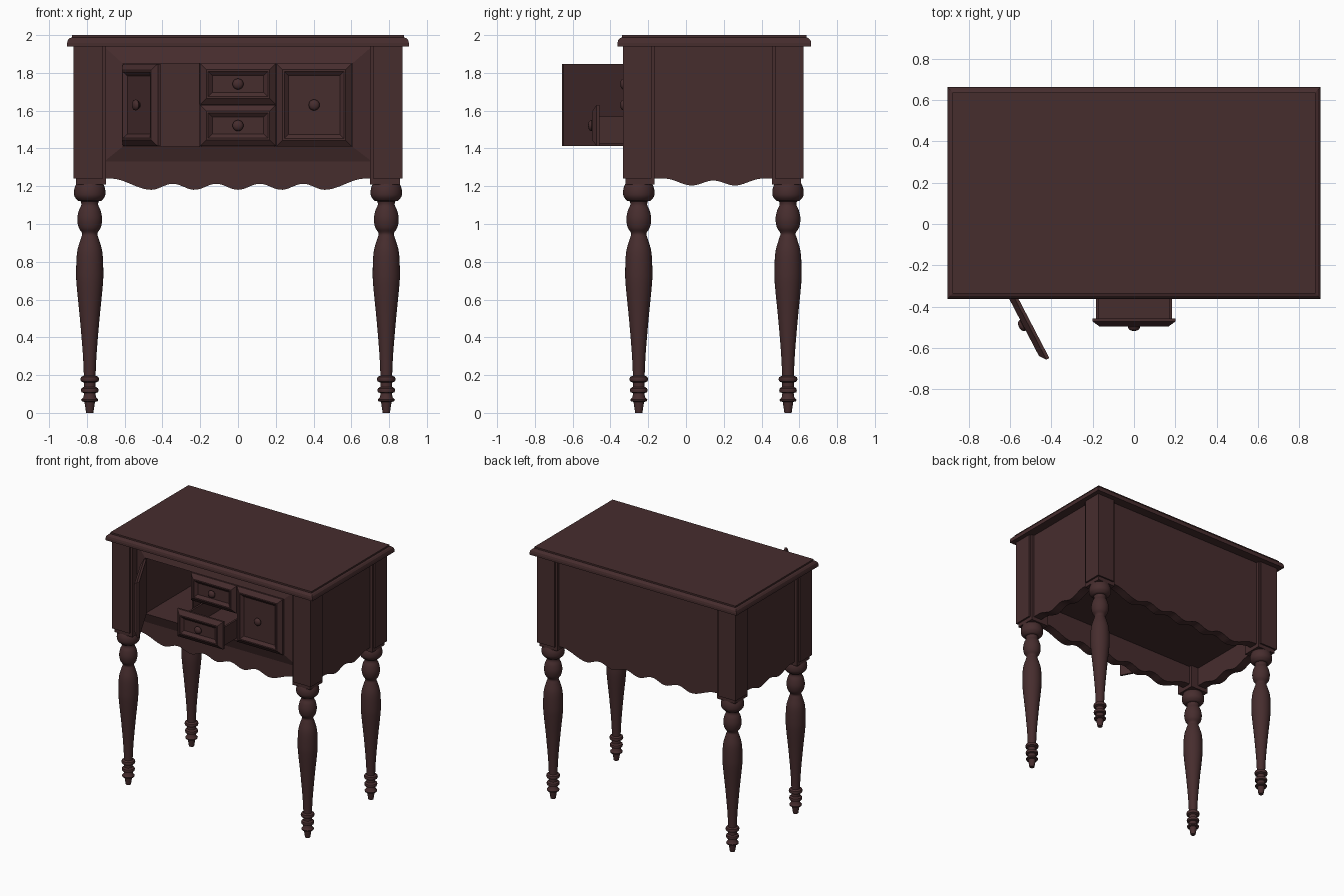
import bpy, bmesh, math
from mathutils import Matrix, Vector

if "Cube" in bpy.data.objects:
    bpy.data.objects.remove(bpy.data.objects["Cube"])

wood = bpy.data.materials.new("dark mahogany")
wood.diffuse_color = (0.062, 0.026, 0.027, 1)
wood.use_nodes = True
wood.node_tree.nodes["Principled BSDF"].inputs["Base Color"].default_value = wood.diffuse_color


def loft(name, rings, caps=True, smooth=False, mat=None):
    """Skin a series of closed point rings."""
    bm = bmesh.new()
    vs = [[bm.verts.new(p) for p in r] for r in rings]
    n = len(vs[0])
    for a, b in zip(vs, vs[1:]):
        for i in range(n):
            j = (i + 1) % n
            bm.faces.new((a[i], a[j], b[j], b[i]))
    if caps:
        bm.faces.new(vs[0])
        bm.faces.new(vs[-1])
        bmesh.ops.recalc_face_normals(bm, faces=bm.faces)
    if mat:
        bm.transform(mat)
    me = bpy.data.meshes.new(name)
    bm.to_mesh(me)
    bm.free()
    me.materials.append(wood)
    ob = bpy.data.objects.new(name, me)
    bpy.context.collection.objects.link(ob)
    if smooth:
        bpy.ops.object.select_all(action='DESELECT')
        ob.select_set(True)
        bpy.context.view_layer.objects.active = ob
        bpy.ops.object.shade_smooth_by_angle(angle=math.radians(40))
    return ob


def rect_z(x0, x1, y0, y1, z):
    return [(x0, y0, z), (x1, y0, z), (x1, y1, z), (x0, y1, z)]


def rect_y(x0, x1, z0, z1, y):
    return [(x0, y, z0), (x1, y, z0), (x1, y, z1), (x0, y, z1)]


def box(name, x0, x1, y0, y1, z0, z1):
    return loft(name, [rect_z(x0, x1, y0, y1, z0), rect_z(x0, x1, y0, y1, z1)])


def lathe(name, prof, mat, n=32):
    ring = lambda r, z: [(r * math.cos(2 * math.pi * i / n), r * math.sin(2 * math.pi * i / n), z) for i in range(n)]
    return loft(name, [ring(r, z) for r, z in prof], smooth=True, mat=mat)


def spline(pts, steps=4):
    """Round a profile with a Catmull-Rom curve."""
    p = [Vector(q) for q in pts]
    p = [p[0]] + p + [p[-1]]
    out = []
    for a, b, c, d in zip(p, p[1:], p[2:], p[3:]):
        for k in range(steps):
            t = k / steps
            out.append(0.5 * (2 * b + (c - a) * t + (2 * a - 5 * b + 4 * c - d) * t * t + (3 * b - a - 3 * c + d) * t ** 3))
    return [tuple(v) for v in out] + [tuple(p[-1])]


# Table top with moulded edge
loft("table_top", [rect_z(-0.88 - e, 0.88 + e, -0.338 - e, 0.638 + e, z) for e, z in
                   [(0.0, 1.94), (0.025, 1.94), (0.025, 1.958), (0.021, 1.973), (0.011, 1.984), (0.0, 1.988), (0.0, 2.0)]])

# Turned legs and corner posts
foot = [(0.019, 0), (0.028, 0.058), (0.043, 0.062), (0.045, 0.07), (0.033, 0.083), (0.03, 0.105), (0.044, 0.109),
        (0.047, 0.12), (0.044, 0.13), (0.031, 0.138), (0.031, 0.16), (0.046, 0.167), (0.05, 0.178), (0.046, 0.19), (0.031, 0.197)]
shaft = spline([(0.031, 0.2), (0.037, 0.32), (0.052, 0.5), (0.068, 0.66), (0.072, 0.74), (0.067, 0.85), (0.048, 0.92), (0.04, 0.95),
                (0.058, 0.98), (0.066, 1.025), (0.058, 1.07), (0.045, 1.1), (0.047, 1.12)])
bulb = spline([(0.06, 1.122), (0.08, 1.145), (0.083, 1.175), (0.077, 1.2), (0.066, 1.222)], 3)
for sx, side in ((-1, "left"), (1, "right")):
    for y, sy, end in ((-0.25, -1, "front"), (0.54, 1, "back")):
        lathe(f"{end}_{side}_leg", foot + shaft + bulb, Matrix.Translation((sx * 0.785, y, 0)))
        yo = -0.333 if sy < 0 else 0.622
        xs = sorted((sx * 0.87, sx * 0.715))
        ys = sorted((yo, yo - sy * 0.15))
        box(f"{end}_{side}_post", *xs, *ys, 1.24, 1.94)
        xs = sorted((sx * 0.857, sx * 0.70))
        ys = sorted((yo - sy * 0.012, yo - sy * 0.167))
        box(f"{end}_{side}_inner_post", *xs, *ys, 1.21, 1.94)


# Scalloped panels
def ease(t):
    t = max(0, min(1, t))
    return t * t * (3 - 2 * t)


def long_edge(u):
    w = ease((abs(u) - 0.46) / 0.21)
    return (1.197 - 0.016 * math.cos(2 * math.pi * min(abs(u), 0.46) / 0.23)) * (1 - w) + 1.24 * w


def short_edge(u):
    w = ease((abs(u) - 0.115) / 0.14)
    return (1.217 + 0.013 * math.cos(2 * math.pi * min(abs(u), 0.115) / 0.23)) * (1 - w) + 1.24 * w


def panel(name, half, edge, top, place, d0, d1, n=84):
    us = [-half + 2 * half * i / n for i in range(n + 1)]
    outline = [(u, edge(u)) for u in us] + [(half, top), (-half, top)]
    loft(name, [[place(u, z, d) for u, z in outline] for d in (d0, d1)])


panel("front_apron", 0.71, long_edge, 1.33, lambda u, z, d: (u, d, z), -0.262, -0.19)
box("apron_backing", -0.71, 0.71, -0.25, -0.19, 1.325, 1.40)
panel("back_panel", 0.71, long_edge, 1.94, lambda u, z, d: (u, d, z), 0.59, 0.52)
for s, side in ((-1, "left"), (1, "right")):
    panel(f"{side}_panel", 0.32, short_edge, 1.94, lambda u, z, d: (s * d, 0.145 + u, z), 0.835, 0.765)

# Sloped front frame around the compartments
loft("front_frame", [rect_y(-0.71, 0.71, 1.33, 1.94, -0.262), rect_y(-0.61, 0.605, 1.41, 1.85, -0.29),
                     rect_y(-0.61, 0.605, 1.41, 1.85, -0.25)], caps=False)

# Case interior
box("case_bottom", -0.79, 0.79, -0.25, 0.54, 1.39, 1.41)
box("case_ceiling", -0.62, 0.62, -0.25, 0.54, 1.85, 1.87)
box("case_left_wall", -0.63, -0.61, -0.25, 0.54, 1.40, 1.86)
box("case_right_wall", 0.605, 0.625, -0.25, 0.54, 1.40, 1.86)
for x in (-0.2, 0.2):
    box("compartment_divider", x - 0.006, x + 0.006, -0.28, 0.54, 1.40, 1.86)
box("drawer_shelf", -0.2, 0.2, -0.28, 0.54, 1.63, 1.64)

# Moulded door and drawer fronts with knobs
knob = [(0.013, 0), (0.013, 0.008), (0.024, 0.013), (0.029, 0.021), (0.027, 0.03), (0.018, 0.037), (0.006, 0.04)]


def front(name, w, h, mat):
    rings = [(0, 0), (0, -0.016), (0.033, -0.04), (0.042, -0.04), (0.064, -0.022)]
    loft(name, [rect_y(i, w - i, i, h - i, y) for i, y in rings], mat=mat)
    lathe(name + "_knob", knob, mat @ Matrix.Translation((w / 2, -0.021, h / 2)) @ Matrix.Rotation(math.pi / 2, 4, 'X'), 20)


T = Matrix.Translation
front("right_door", 0.4, 0.44, T((0.203, -0.287, 1.41)))
front("upper_drawer", 0.4, 0.218, T((-0.2, -0.287, 1.632)))
front("lower_drawer", 0.4, 0.218, T((-0.2, -0.457, 1.412)))
front("open_left_door", 0.4, 0.436, T((-0.595, -0.295, 1.412)) @ Matrix.Rotation(math.radians(-62.5), 4, 'Z'))

# Pulled-out drawer box
box("drawer_floor", -0.185, 0.185, -0.458, 0.35, 1.425, 1.44)
box("drawer_back", -0.185, 0.185, 0.335, 0.35, 1.425, 1.57)
for s in (-1, 1):
    xs = sorted((s * 0.185, s * 0.17))
    box("drawer_side", *xs, -0.458, 0.35, 1.425, 1.57)
